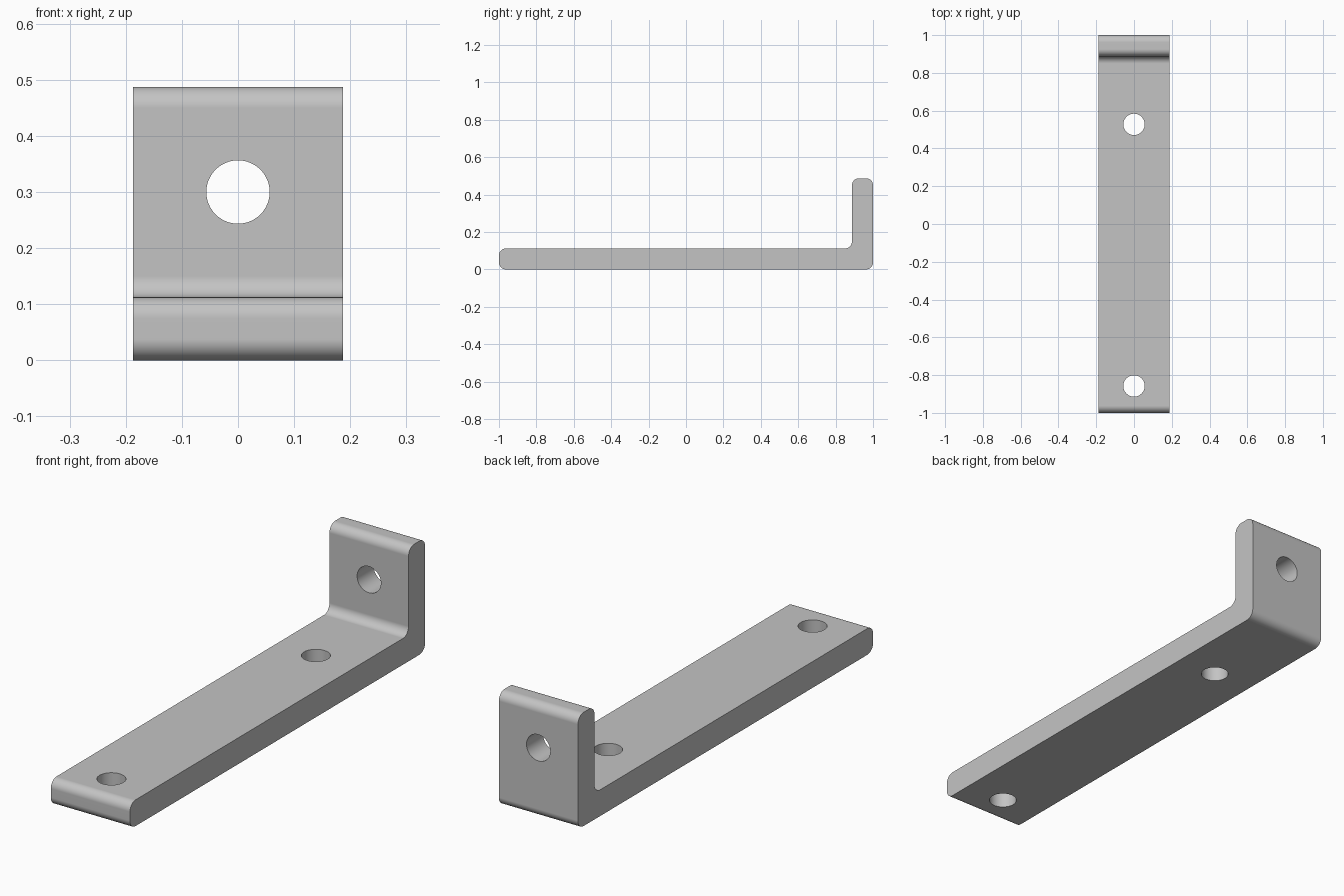
import bpy, bmesh, math
from mathutils import Vector, Matrix

cube = bpy.data.objects.get("Cube")
if cube:
    bpy.data.objects.remove(cube, do_unlink=True)

HALF_WIDTH = 0.1875
THICK = 0.1125
HEIGHT = 0.4875
FILLET = 0.0375
HOLE_RADIUS = 0.0565
STEPS = 10

grey = bpy.data.materials.new("plain_grey")
grey.use_nodes = True
colour = (0.55, 0.55, 0.55, 1)
grey.diffuse_color = colour
grey.node_tree.nodes["Principled BSDF"].inputs["Base Color"].default_value = colour


def rounded(corners, radius):
    """Replace every right-angled corner of a (y, z) outline with an arc."""
    points = []
    for i, corner in enumerate(corners):
        p = Vector(corner)
        a = (Vector(corners[i - 1]) - p).normalized()
        b = (Vector(corners[(i + 1) % len(corners)]) - p).normalized()
        centre = p + (a + b) * radius
        for s in range(STEPS + 1):
            t = math.pi / 2 * s / STEPS
            points.append(centre - (b * math.cos(t) + a * math.sin(t)) * radius)
    return points


def link(name, bm):
    bmesh.ops.recalc_face_normals(bm, faces=bm.faces)
    mesh = bpy.data.meshes.new(name)
    bm.to_mesh(mesh)
    bm.free()
    mesh.materials.append(grey)
    obj = bpy.data.objects.new(name, mesh)
    bpy.context.collection.objects.link(obj)
    return obj


# L-shaped body: rounded side outline extruded across the width
inner = 1 - THICK
outline = rounded([(-1, 0), (1, 0), (1, HEIGHT), (inner, HEIGHT),
                   (inner, THICK), (-1, THICK)], FILLET)
bm = bmesh.new()
side = bm.faces.new([bm.verts.new((-HALF_WIDTH, p.x, p.y)) for p in outline])
extruded = bmesh.ops.extrude_face_region(bm, geom=[side], use_keep_orig=True)
moved = [v for v in extruded["geom"] if isinstance(v, bmesh.types.BMVert)]
bmesh.ops.translate(bm, verts=moved, vec=(2 * HALF_WIDTH, 0, 0))
bracket = link("angle_bracket", bm)

# Bolt holes: two down through the long arm, one through the upright
upright = Matrix.Rotation(math.pi / 2, 4, "X")
holes = [((0, -0.8575, THICK / 2), Matrix()),
         ((0, 0.5275, THICK / 2), Matrix()),
         ((0, 1 - THICK / 2, 0.3), upright)]
bm = bmesh.new()
for place, turn in holes:
    bmesh.ops.create_cone(bm, cap_ends=True, segments=48, radius1=HOLE_RADIUS,
                          radius2=HOLE_RADIUS, depth=0.2,
                          matrix=Matrix.Translation(place) @ turn)
cutter = link("hole_cutter", bm)
cutter.hide_render = True

bpy.ops.object.select_all(action="DESELECT")
bracket.select_set(True)
bpy.context.view_layer.objects.active = bracket
cut = bracket.modifiers.new("bolt_holes", "BOOLEAN")
cut.operation = "DIFFERENCE"
cut.solver = "EXACT"
cut.object = cutter
bpy.ops.object.modifier_apply(modifier=cut.name)
bpy.data.objects.remove(cutter, do_unlink=True)

# Smooth fillets and bores, crisp flats
bpy.ops.object.shade_smooth_by_angle(angle=math.radians(30))
weighted = bracket.modifiers.new("flat_normals", "WEIGHTED_NORMAL")
weighted.keep_sharp = True
